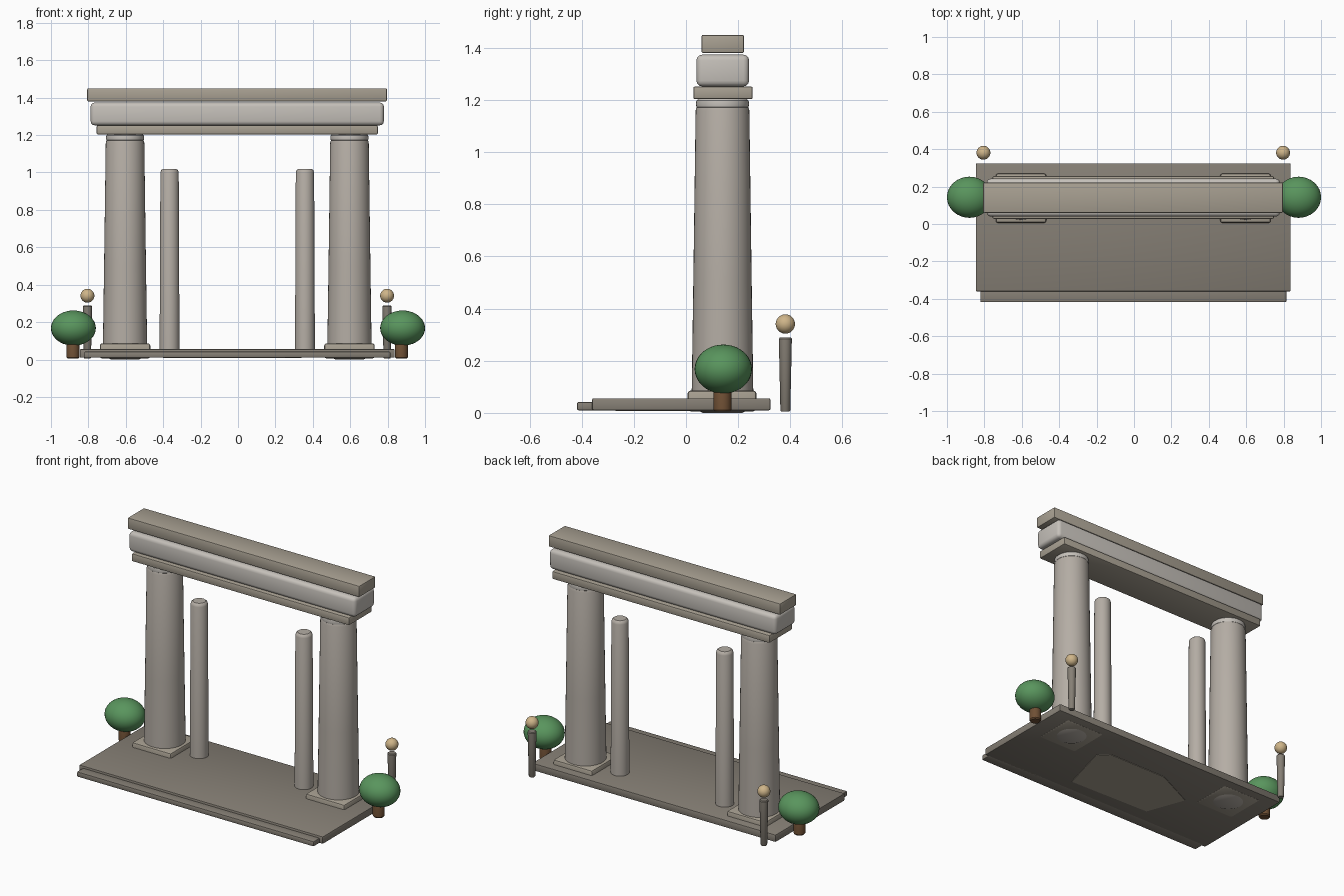
import bpy, bmesh, math

if "Cube" in bpy.data.objects:
    bpy.data.objects.remove(bpy.data.objects["Cube"])

CX = -0.004   # the model's mirror plane


def material(name, rgb):
    m = bpy.data.materials.new(name)
    m.diffuse_color = (*rgb, 1)
    m.use_nodes = True
    m.node_tree.nodes["Principled BSDF"].inputs["Base Color"].default_value = m.diffuse_color
    return m


SLAB = material("dark_stone", (0.24, 0.215, 0.18))
TRIM = material("tan_stone", (0.39, 0.35, 0.285))
PALE = material("pale_stone", (0.56, 0.53, 0.49))
SHAFT = material("column_stone", (0.46, 0.42, 0.375))
LEAF = material("leaf_green", (0.10, 0.30, 0.11))
BARK = material("bark_brown", (0.16, 0.08, 0.035))
GLOW = material("lamp_tan", (0.62, 0.46, 0.25))


def finish(name, bm, mat, smooth=True):
    bmesh.ops.recalc_face_normals(bm, faces=bm.faces)
    me = bpy.data.meshes.new(name)
    bm.to_mesh(me)
    bm.free()
    ob = bpy.data.objects.new(name, me)
    bpy.context.collection.objects.link(ob)
    me.materials.append(mat)
    if smooth:
        bpy.ops.object.select_all(action='DESELECT')
        ob.select_set(True)
        bpy.context.view_layer.objects.active = ob
        bpy.ops.object.shade_smooth_by_angle(angle=math.radians(35))
    return ob


def block(name, xs, ys, zs, mat, bevel=0.006, segments=2):
    bm = bmesh.new()
    bmesh.ops.create_cube(bm, size=1)
    for v in bm.verts:
        for i, (a, b) in enumerate((xs, ys, zs)):
            v.co[i] = a if v.co[i] < 0 else b
    bmesh.ops.bevel(bm, geom=bm.edges[:], offset=bevel, segments=segments,
                    profile=0.5, affect='EDGES')
    return finish(name, bm, mat)


def lathe(name, x, y, profile, mat, sides=32):
    # profile: (radius, z) pairs from bottom to top, capped at both ends
    bm = bmesh.new()
    rings = []
    for r, z in profile:
        rings.append([bm.verts.new((x + r * math.cos(2 * math.pi * i / sides),
                                    y + r * math.sin(2 * math.pi * i / sides), z))
                      for i in range(sides)])
    for lo, hi in zip(rings, rings[1:]):
        for i in range(sides):
            j = (i + 1) % sides
            bm.faces.new((lo[i], lo[j], hi[j], hi[i]))
    bm.faces.new(rings[0])
    bm.faces.new(rings[-1])
    return finish(name, bm, mat)


def ball(name, centre, radii, mat):
    bm = bmesh.new()
    bmesh.ops.create_uvsphere(bm, u_segments=32, v_segments=20, radius=1)
    for v in bm.verts:
        v.co = [c + r * k for c, r, k in zip(centre, radii, v.co)]
    return finish(name, bm, mat)


# Floor slab and front step
block("floor_slab", (-0.846, 0.838), (-0.36, 0.324), (0.01, 0.056), SLAB)
block("front_step", (-0.822, 0.815), (-0.418, -0.34), (0.01, 0.042), SLAB)

# Thin inlay showing under the slab
outline = [(0.25, -0.27), (0.34, 0.06), (0.28, 0.12), (-0.13, 0.12),
           (-0.40, -0.01), (-0.31, -0.255)]
bm = bmesh.new()
face = bm.faces.new([bm.verts.new((x, y, 0.007)) for x, y in outline])
up = bmesh.ops.extrude_face_region(bm, geom=[face])
bmesh.ops.translate(bm, vec=(0, 0, 0.013),
                    verts=[g for g in up["geom"] if isinstance(g, bmesh.types.BMVert)])
finish("floor_inlay", bm, TRIM, smooth=False)

# Stacked beam: bed moulding, rounded frieze, cornice
block("beam_bed", (-0.756, 0.748), (0.028, 0.256), (1.203, 1.252), TRIM, 0.007)
block("beam_frieze", (-0.788, 0.78), (0.04, 0.242), (1.252, 1.374), PALE, 0.022, 3)
block("beam_cornice", (-0.806, 0.796), (0.06, 0.222), (1.38, 1.45), TRIM)

for side, s in (("left", -1), ("right", 1)):
    # Main column with plinth and capital ring
    x, y = CX + s * 0.6, 0.14
    block(side + "_plinth", (x - 0.135, x + 0.135), (y - 0.134, y + 0.13),
          (0.006, 0.086), TRIM, 0.012)
    lathe(side + "_column", x, y,
          [(0.075, 0.0), (0.118, 0.02), (0.118, 0.09), (0.112, 0.5),
           (0.103, 1.16), (0.099, 1.172)], SHAFT, 40)
    lathe(side + "_capital", x, y,
          [(0.092, 1.165), (0.1, 1.173), (0.102, 1.185), (0.1, 1.198),
           (0.092, 1.205)], PALE, 40)

    # Slim inner post
    lathe(side + "_inner_post", CX + s * 0.362, y,
          [(0.053, 0.012), (0.053, 0.1), (0.049, 1.0), (0.045, 1.012),
           (0.036, 1.019)], SHAFT)

    # Round shrub
    x = CX + s * 0.878
    lathe(side + "_shrub_trunk", x, 0.14,
          [(0.029, 0.005), (0.034, 0.012), (0.034, 0.1), (0.03, 0.11)], BARK, 20)
    ball(side + "_shrub_crown", (s * 0.88, 0.143, 0.168), (0.12, 0.11, 0.094), LEAF)

    # Lamp post with floating globe
    x = CX + s * 0.801
    lathe(side + "_lamp_post", x, 0.381,
          [(0.016, 0.005), (0.019, 0.01), (0.025, 0.284), (0.021, 0.289)], SLAB, 20)
    ball(side + "_lamp_globe", (x, 0.381, 0.341), (0.037, 0.037, 0.037), GLOW)
